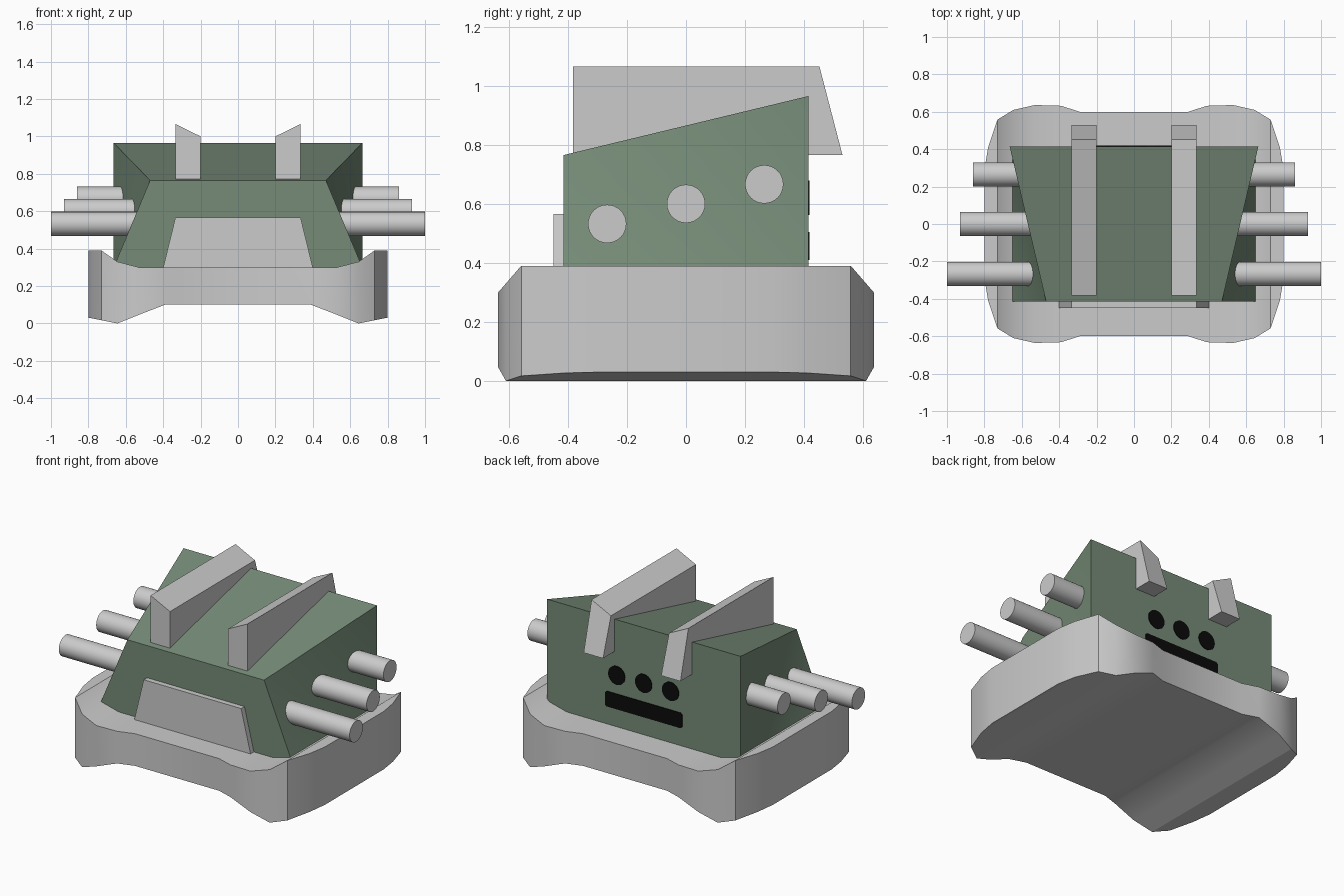
import bpy, bmesh, math
from mathutils import Matrix

if "Cube" in bpy.data.objects:
    bpy.data.objects.remove(bpy.data.objects["Cube"])


def material(name, rgb):
    m = bpy.data.materials.new(name)
    m.diffuse_color = (*rgb, 1)
    m.use_nodes = True
    m.node_tree.nodes["Principled BSDF"].inputs["Base Color"].default_value = m.diffuse_color
    return m


GREY = material("light_grey", (0.6, 0.6, 0.6))
GREEN = material("dull_green", (0.18, 0.26, 0.185))
BLACK = material("black", (0.003, 0.003, 0.003))


def finish(name, bm, mat, angle=30):
    bmesh.ops.recalc_face_normals(bm, faces=bm.faces)
    me = bpy.data.meshes.new(name)
    bm.to_mesh(me)
    bm.free()
    me.materials.append(mat)
    ob = bpy.data.objects.new(name, me)
    bpy.context.collection.objects.link(ob)
    bpy.ops.object.select_all(action='DESELECT')
    ob.select_set(True)
    bpy.context.view_layer.objects.active = ob
    bpy.ops.object.shade_smooth_by_angle(angle=math.radians(angle))
    return ob


def loft(rings):
    """Skin between rings of equal length and cap both ends."""
    bm = bmesh.new()
    vs = [[bm.verts.new(p) for p in r] for r in rings]
    n = len(rings[0])
    for a, b in zip(vs, vs[1:]):
        for i in range(n):
            j = (i + 1) % n
            bm.faces.new((a[i], a[j], b[j], b[i]))
    bm.faces.new(vs[0])
    bm.faces.new(vs[-1])
    return bm


def rod(radius, length, sides, loc, axis):
    bm = bmesh.new()
    mat = Matrix.Translation(loc) @ Matrix.Rotation(math.pi / 2, 4, axis)
    bmesh.ops.create_cone(bm, cap_ends=True, segments=sides, radius1=radius,
                          radius2=radius, depth=length, matrix=mat)
    return bm


# Base: cross-sections along x (x, half depth, top z, bottom z)
half = [(0.29, 0.6, 0.3, 0.1), (0.39, 0.632, 0.3, 0.1), (0.53, 0.636, 0.3, 0.046),
        (0.645, 0.61, 0.33, 0.0), (0.73, 0.558, 0.39, 0.017),
        (0.78, 0.41, 0.39, 0.027), (0.8, 0.29, 0.39, 0.03)]
stations = [(-x, y, t, b) for x, y, t, b in reversed(half)] + half
finish("base", loft([[(x, -y, b), (x, y, b), (x, y, t), (x, -y, t)]
                     for x, y, t, b in stations]), GREY)

# Body: sides have a crease from front top to back bottom
bm = bmesh.new()
pts = {}
for s in (-1, 1):
    for key, p in {"ft": (0.47, -0.415, 0.765), "fb": (0.665, -0.415, 0.3),
                   "bt": (0.665, 0.415, 0.965), "bb": (0.665, 0.415, 0.3)}.items():
        pts[key, s] = bm.verts.new((s * p[0], p[1], p[2]))
    bm.faces.new([pts[k, s] for k in ("ft", "bt", "bb")])
    bm.faces.new([pts[k, s] for k in ("ft", "bb", "fb")])
for a, b in (("ft", "bt"), ("bt", "bb"), ("bb", "fb"), ("fb", "ft")):
    bm.faces.new((pts[a, -1], pts[a, 1], pts[b, 1], pts[b, -1]))
finish("body", bm, GREEN)

# Front panel
finish("front_panel", loft([[(-0.4, y, 0.3), (0.4, y, 0.3), (0.335, y, 0.565),
                             (-0.335, y, 0.565)] for y in (-0.448, -0.40)]), GREY)

# Top fins, higher on the outside, leaning over the back
for s, side in ((-1, "left"), (1, "right")):
    rings = [[(s * x, -0.383, 0.765), (s * x, 0.53, 0.765),
              (s * x, 0.452, z), (s * x, -0.383, z)]
             for x, z in ((0.2, 1.0), (0.333, 1.065))]
    finish(side + "_fin", loft(rings), GREY)

# Side pipes
for i, (y, z, end) in enumerate(((-0.267, 0.532, 1.0), (0, 0.6, 0.93), (0.265, 0.666, 0.86))):
    for s, side in ((-1, "left"), (1, "right")):
        start = 0.4
        finish(f"{side}_pipe_{i + 1}",
               rod(0.065, end - start, 32, (s * (end + start) / 2, y, z), 'Y'), GREY)

# Back details: three round ports and a slot
for i, x in enumerate((-0.185, 0, 0.185)):
    finish(f"back_port_{i + 1}", rod(0.058, 0.008, 24, (x, 0.415, 0.62), 'X'), BLACK)
finish("back_slot", loft([[(-0.265, y, 0.42), (-0.255, y, 0.41), (0.255, y, 0.41),
                           (0.265, y, 0.42), (0.265, y, 0.495), (0.255, y, 0.505),
                           (-0.255, y, 0.505), (-0.265, y, 0.495)]
                          for y in (0.411, 0.419)]), BLACK)
